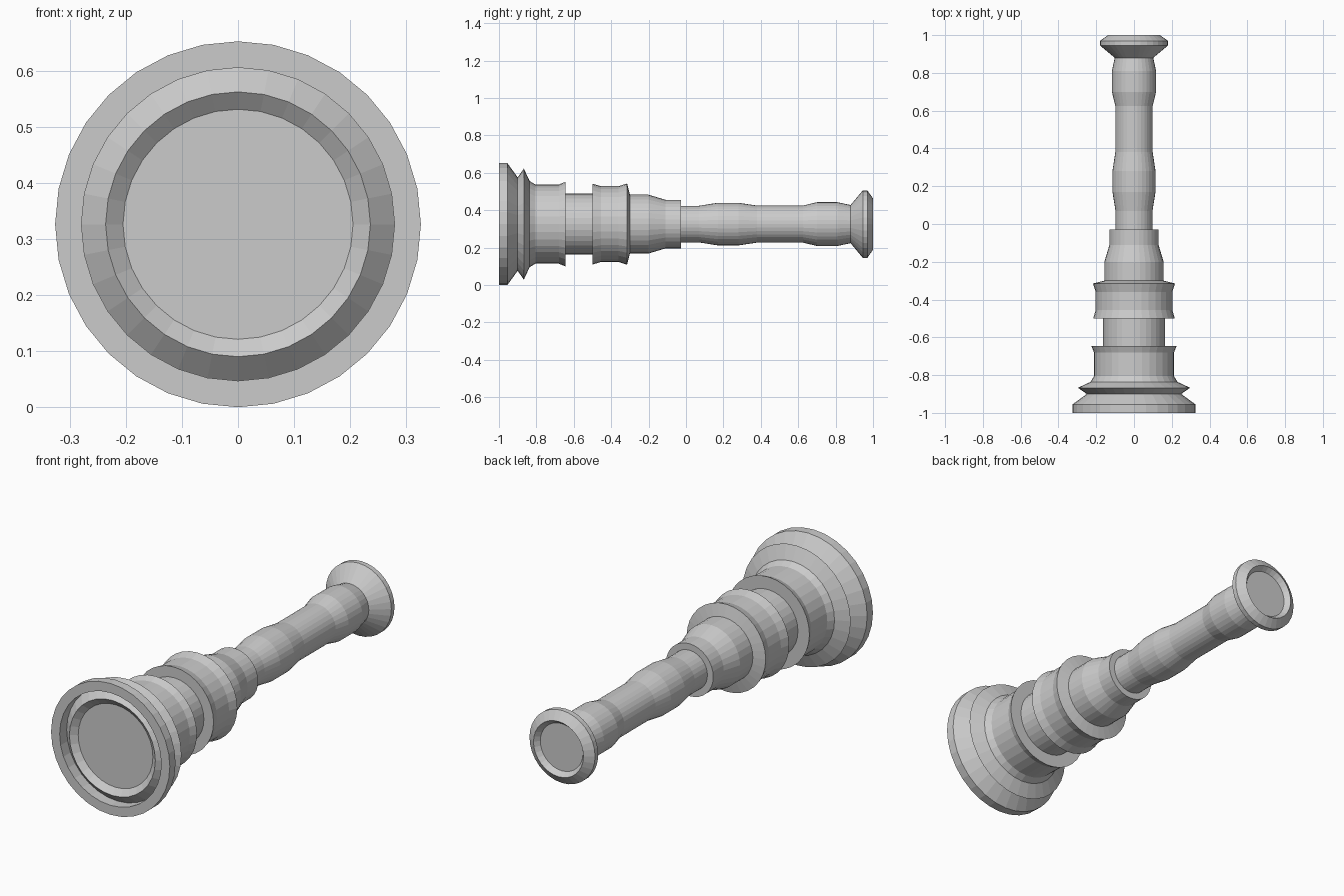
import bpy, bmesh
from math import sin, cos, pi

if "Cube" in bpy.data.objects:
    bpy.data.objects.remove(bpy.data.objects["Cube"])

SIDES = 32
AXIS_Z = 0.326


def lathe(name, profile):
    """Revolve (y, radius) points about the horizontal y axis; radius 0 closes the end."""
    bm = bmesh.new()
    rings = []
    for y, r in profile:
        if r == 0:
            rings.append([bm.verts.new((0, y, AXIS_Z))] * SIDES)
        else:
            rings.append([bm.verts.new((r * sin(2 * pi * i / SIDES), y,
                                        AXIS_Z + r * cos(2 * pi * i / SIDES)))
                          for i in range(SIDES)])
    for a, b in zip(rings, rings[1:]):
        for i in range(SIDES):
            j = (i + 1) % SIDES
            quad = [a[i], a[j], b[j], b[i]]
            bm.faces.new(list(dict.fromkeys(quad)))
    mesh = bpy.data.meshes.new(name)
    bm.to_mesh(mesh)
    bm.free()
    obj = bpy.data.objects.new(name, mesh)
    bpy.context.collection.objects.link(obj)
    return obj


# Front lens disc with raised inner lip, groove and wide outer rim
lathe("front_lens_and_rim", [
    (-0.96, 0), (-0.96, 0.205), (-0.985, 0.236), (-0.945, 0.279), (-1.0, 0.279),
    (-1.0, 0.326), (-0.955, 0.326), (-0.9, 0.25)])

# Flared ridge and front barrel
lathe("front_barrel", [
    (-0.9, 0.25), (-0.867, 0.297), (-0.836, 0.23), (-0.805, 0.212),
    (-0.68, 0.212), (-0.645, 0.226), (-0.645, 0.163)])

# Narrow neck between the barrels
lathe("neck", [(-0.645, 0.163), (-0.5, 0.163)])

# Waisted middle collar
lathe("middle_collar", [
    (-0.5, 0.163), (-0.5, 0.216), (-0.455, 0.203), (-0.36, 0.203),
    (-0.315, 0.217), (-0.3, 0.157)])

# Tapered sleeve
lathe("tapered_sleeve", [
    (-0.3, 0.157), (-0.2, 0.157), (-0.11, 0.13), (-0.028, 0.13), (-0.028, 0.098)])

# Slim tube with two gentle swellings
lathe("slim_tube", [
    (-0.028, 0.098), (0.07, 0.098), (0.17, 0.114), (0.28, 0.114), (0.38, 0.099),
    (0.625, 0.099), (0.70, 0.117), (0.81, 0.117), (0.88, 0.102)])

# Flared eyepiece with recessed disc
lathe("eyepiece", [
    (0.88, 0.102), (0.945, 0.18), (0.97, 0.18), (1.0, 0.137),
    (0.975, 0.117), (0.975, 0)])
